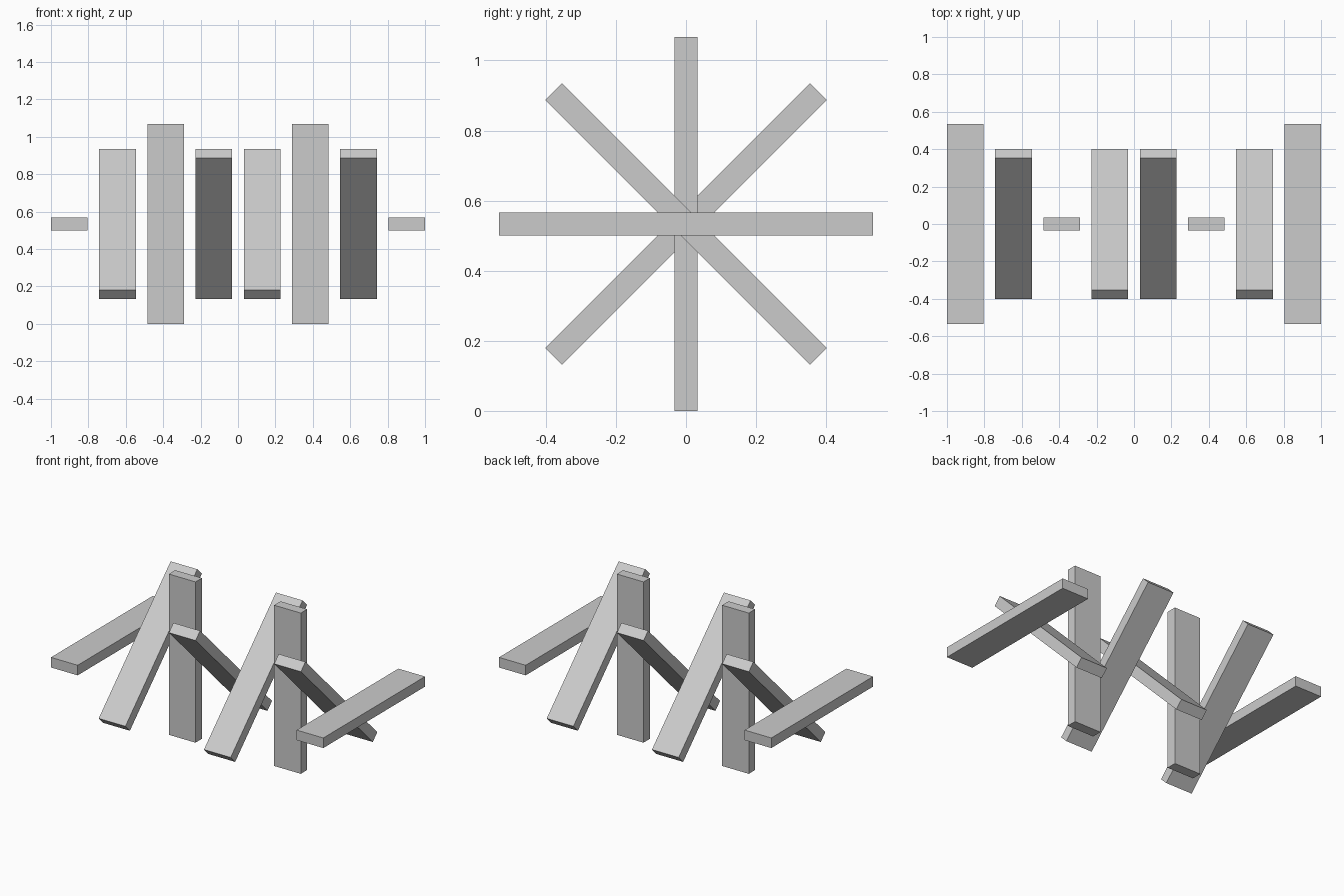
import bpy
from math import radians

if "Cube" in bpy.data.objects:
    bpy.data.objects.remove(bpy.data.objects["Cube"])

WIDTH, LENGTH, THICK = 0.196, 1.067, 0.067
STEP = (2 - WIDTH) / 7

# Row of slats, each turned about the shared x axis
for i, angle in enumerate((0, 45, 90, 135, 45, 90, 135, 0)):
    x = -1 + WIDTH / 2 + i * STEP
    bpy.ops.mesh.primitive_cube_add(size=1, location=(x, 0, LENGTH / 2),
                                    rotation=(radians(angle), 0, 0))
    slat = bpy.context.object
    slat.name = f"slat_{i + 1}"
    slat.scale = (WIDTH, LENGTH, THICK)
